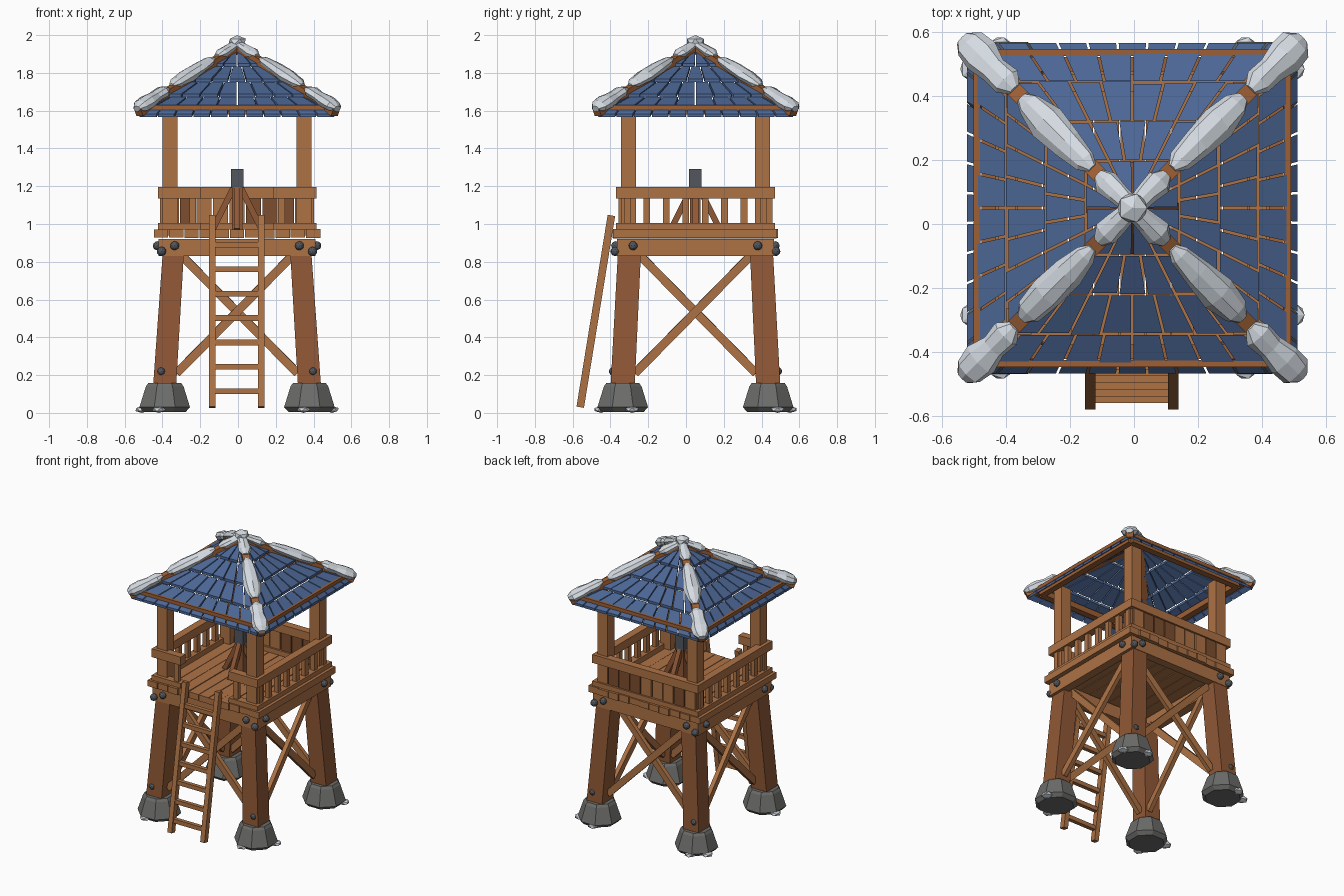
import bpy, bmesh, math, random
from mathutils import Vector, Matrix

random.seed(4)
if "Cube" in bpy.data.objects:
    bpy.data.objects.remove(bpy.data.objects["Cube"])

CENTRE = Vector((-0.005, 0.05, 0))   # axis of the tower
UP = Vector((0, 0, 1))
QUARTERS = [Matrix.Rotation(k * math.pi / 2, 3, 'Z') for k in range(4)]
CORNERS = [(sx, sy) for sx in (-1, 1) for sy in (-1, 1)]


def material(name, colour):
    m = bpy.data.materials.new(name)
    m.use_nodes = True
    m.diffuse_color = (*colour, 1)
    m.node_tree.nodes["Principled BSDF"].inputs["Base Color"].default_value = (*colour, 1)
    return m


wood = material("wood", (0.42, 0.17, 0.06))
leg_wood = material("leg wood", (0.28, 0.098, 0.036))
dark_wood = material("dark wood", (0.2, 0.075, 0.028))
trim_wood = material("roof trim wood", (0.34, 0.115, 0.035))
tile_blue = material("roof tile blue", (0.072, 0.135, 0.3))
stone = material("stone grey", (0.15, 0.15, 0.145))
iron = material("iron grey", (0.085, 0.095, 0.11))
snow = material("snow", (0.66, 0.71, 0.76))


def loft(bm, rings, index=0):
    """Skin a list of equal rings and cap both ends."""
    loops = [[bm.verts.new(p) for p in ring] for ring in rings]
    n = len(loops[0])
    faces = [bm.faces.new(loops[0]), bm.faces.new(loops[-1])]
    for a, b in zip(loops, loops[1:]):
        faces += [bm.faces.new((a[i], a[(i + 1) % n], b[(i + 1) % n], b[i])) for i in range(n)]
    for f in faces:
        f.material_index = index


def square(c, w, d):
    return [Vector(c) + Vector((sx * w / 2, sy * d / 2, 0))
            for sx, sy in ((-1, -1), (1, -1), (1, 1), (-1, 1))]


def box(bm, c, size, index=0):
    half = UP * size[2] / 2
    loft(bm, [square(Vector(c) + s * half, size[0], size[1]) for s in (-1, 1)], index)


def frame(a, b):
    d = (b - a).normalized()
    side = d.cross(UP).normalized()
    return side, side.cross(d)


def beam(bm, a, b, w, h):
    """Square timber from a to b, w wide sideways and h deep."""
    a, b = Vector(a), Vector(b)
    s, n = frame(a, b)
    loft(bm, [[p + s * i * w / 2 + n * j * h / 2 for i, j in ((-1, -1), (1, -1), (1, 1), (-1, 1))]
              for p in (a, b)])


def lump(bm, a, b, profile, flat=0.65):
    """Faceted snow drift along a line; profile holds (position, radius)."""
    a, b = Vector(a), Vector(b)
    s, n = frame(a, b)
    rings = []
    for t, r in profile:
        ring = []
        for i in range(8):
            ang = math.tau * i / 8
            k = r * random.uniform(0.9, 1.08)
            ring.append(a.lerp(b, t) + s * k * math.cos(ang) + n * k * flat * math.sin(ang))
        rings.append(ring)
    loft(bm, rings)


def ball(bm, c, r, scale=(1, 1, 1), detail=1):
    m = Matrix.Translation(c) @ Matrix.Diagonal((*scale, 1))
    bmesh.ops.create_icosphere(bm, subdivisions=detail, radius=r, matrix=m)


def finish(name, bm, *mats):
    bmesh.ops.recalc_face_normals(bm, faces=bm.faces)
    bmesh.ops.translate(bm, verts=bm.verts, vec=CENTRE)
    me = bpy.data.meshes.new(name)
    bm.to_mesh(me)
    bm.free()
    for m in mats:
        me.materials.append(m)
    bpy.context.collection.objects.link(bpy.data.objects.new(name, me))


# Stone footings with snow at their bases, and tapering legs
feet, legs, drifts = bmesh.new(), bmesh.new(), bmesh.new()
for sx, sy in CORNERS:
    base = Vector((sx * 0.383, sy * 0.385, 0))
    loft(feet, [[base + Vector((r * math.cos(a), r * math.sin(a), z))
                 for a in [math.pi / 8 + math.tau * i / 8 for i in range(8)]]
                for r, z in ((0.12, 0.005), (0.145, 0.03), (0.108, 0.14), (0.095, 0.157))])
    loft(legs, [square(base + UP * 0.15, 0.122, 0.128),
                square((sx * 0.338, sy * 0.35, 0.84), 0.112, 0.122)])
    for dx, dy in ((0.12 * sx, 0.05), (-0.03, 0.115 * sy)):
        ball(drifts, base + Vector((dx, dy, 0.018)), 0.04, (1, 1, 0.45))
finish("stone_footings", feet, stone)
finish("legs", legs, leg_wood)
finish("footing_snow", drifts, snow)

# Crossed braces, platform beams and the bolts, the same on all four sides
braces, beams, bolts = bmesh.new(), bmesh.new(), bmesh.new()
for k, rot in enumerate(QUARTERS):
    for s, inset in ((1, 0), (-1, 0.03)):
        beam(braces, rot @ Vector((-0.32 * s, -0.375 + inset, 0.21)),
             rot @ Vector((0.3 * s, -0.345 + inset, 0.84)), 0.03, 0.045)
    beam(beams, rot @ Vector((-0.415, -0.385, 0.875)),
         rot @ Vector((0.415, -0.385, 0.875)), 0.06, 0.09)
    for s in (-1, 1):
        ball(bolts, rot @ Vector((s * 0.33, -0.422, 0.885)), 0.024, detail=2)
for sx, sy in CORNERS:
    ball(bolts, (sx * 0.4, sy * 0.425, 0.855), 0.025, detail=2)
    ball(bolts, (sx * 0.402, sy * 0.437, 0.22), 0.022, detail=2)
finish("cross_braces", braces, wood)
finish("platform_beams", beams, wood)
finish("bolts", bolts, iron)

# Deck planks
deck = bmesh.new()
for i in range(11):
    box(deck, ((i - 5) * 0.0805, random.uniform(-0.006, 0.006), 0.949),
        (0.076, 0.866, random.uniform(0.042, 0.05)))
finish("deck_planks", deck, wood)

# Corner posts
posts = bmesh.new()
for sx, sy in CORNERS:
    box(posts, (sx * 0.355, sy * 0.355, 1.28), (0.08, 0.08, 0.68))
finish("corner_posts", posts, wood)

# Railings: balusters at the sides, boards at the back, short stubs in front
rails, balusters, boards = bmesh.new(), bmesh.new(), bmesh.new()
for z, h in ((1.165, 0.06), (0.988, 0.035)):
    for s in (-1, 1):
        box(rails, (s * 0.392, 0, z), (0.055, 0.84, h))
        box(rails, (s * 0.3, -0.392, z), (0.22, 0.055, h))
    box(rails, (0, 0.392, z), (0.83, 0.055, h))
for s in (-1, 1):
    for i in range(8):
        box(balusters, (s * 0.392, (i - 3.5) * 0.103, 1.07), (0.03, 0.036, 0.14))
    box(balusters, (s * 0.235, -0.392, 1.07), (0.036, 0.03, 0.14))
for i in range(9):
    box(boards, ((i - 4) * 0.087, 0.392, 1.068),
        (0.08, random.uniform(0.025, 0.035), 0.14), 1 if i in (1, 5, 6, 7) else 0)
finish("rails", rails, wood)
finish("balusters", balusters, wood)
finish("back_boards", boards, wood, dark_wood)

# Braced post with a metal cap in the middle of the deck
stand, cap = bmesh.new(), bmesh.new()
box(stand, (0, 0, 1.08), (0.056, 0.056, 0.24))
for rot in QUARTERS:
    beam(stand, rot @ Vector((0, -0.13, 0.97)), rot @ Vector((0, -0.02, 1.19)), 0.032, 0.032)
box(cap, (0, 0, 1.24), (0.066, 0.066, 0.1))
finish("centre_post", stand, leg_wood)
finish("centre_post_cap", cap, iron)

# Ladder
ladder = bmesh.new()
foot, head = Vector((0, -0.61, 0.03)), Vector((0, -0.445, 1.045))
for x in (-0.132, 0.128):
    offset = Vector((x, 0, 0))
    beam(ladder, foot + offset, head + offset, 0.034, 0.04)
for i in range(7):
    p = foot.lerp(head, (0.085 + i * 0.129) / 1.015)
    box(ladder, p, (0.24, 0.028, 0.03))
finish("ladder", ladder, wood)


# Roof tiles in courses, split by narrow gaps
def slope(h):
    return 1.932 - 0.655 * h


tiles = bmesh.new()
COURSES = ((0.517, 0.492, 11), (0.482, 0.398, 9), (0.392, 0.274, 8),
           (0.268, 0.15, 6), (0.144, 0.012, 4))
for rot in QUARTERS:
    for row, (low, high, count) in enumerate(COURSES):
        shift = 0.5 if row % 2 else 0
        cuts = [-1] + [-1 + 2 * (i + shift) / count for i in range(count + 1)] + [1]
        cuts = sorted({round(c, 4) for c in cuts if -1 <= c <= 1})
        z_low = slope(low) + (0.012 if row else -0.01)
        for u0, u1 in zip(cuts, cuts[1:]):
            ring = []
            drop = random.uniform(-0.004, 0.004)
            for h, z in ((low + drop * (row > 0), z_low), (high, slope(high))):
                gap = min(0.004, h * 0.1)
                pair = [Vector((u0 * h + gap, -h, z)), Vector((u1 * h - gap, -h, z))]
                ring += pair if not ring else pair[::-1]
            loft(tiles, [[rot @ (p - UP * t) for p in ring] for t in (0.018, 0)])
finish("roof_tiles", tiles, tile_blue)

# Roof timbers: eave strips, inner plates and hip rafters
trim = bmesh.new()
for rot in QUARTERS:
    for h, z, w, d in ((0.486, 1.614, 0.022, 0.03), (0.45, 1.6, 0.045, 0.04)):
        beam(trim, rot @ Vector((-h, -h, z)), rot @ Vector((h, -h, z)), w, d)
    beam(trim, rot @ Vector((0.522, -0.522, 1.592)), rot @ Vector((0, 0, 1.934)), 0.05, 0.045)
finish("roof_timbers", trim, trim_wood)

# Snow drifts along the hips and over the peak
drift = bmesh.new()
PEANUT = ((0, 0.025), (0.12, 0.052), (0.35, 0.058), (0.6, 0.045), (0.85, 0.048), (1, 0.02))
LONG = ((0, 0.02), (0.1, 0.042), (0.35, 0.056), (0.65, 0.05), (0.9, 0.036), (1, 0.015))
ARM = ((0, 0.02), (0.25, 0.042), (0.6, 0.036), (1, 0.03))
for rot in QUARTERS:
    for outer, inner, profile in ((0.53, 0.37, PEANUT), (0.345, 0.125, LONG), (0.105, 0.01, ARM)):
        a, b = [Vector((h, -h, slope(h) + 0.026)) for h in (outer, inner)]
        lump(drift, rot @ a, rot @ b, profile)
ball(drift, (0, 0, 1.965), 0.052, (1, 1, 0.67))
finish("roof_snow", drift, snow)
